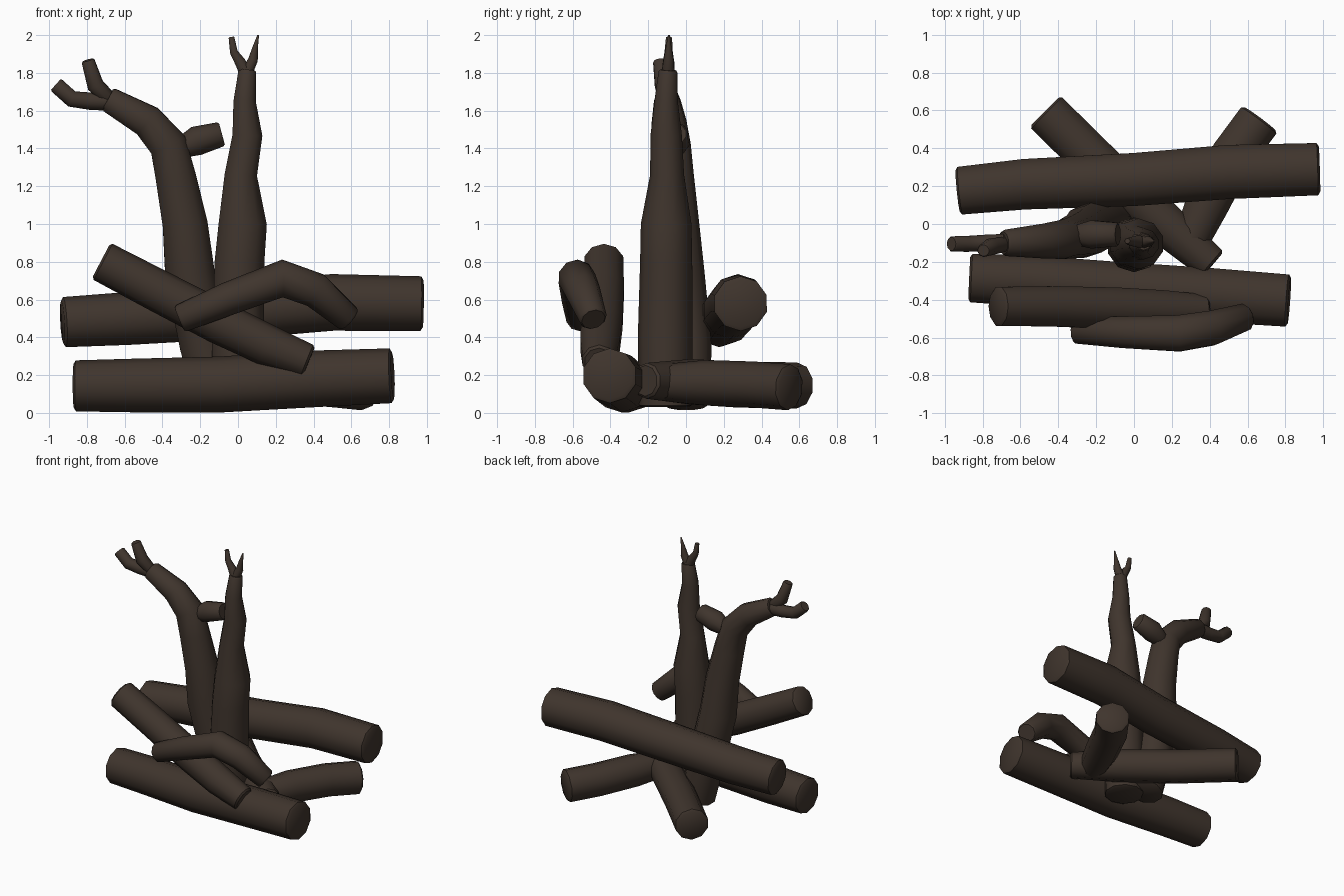
import bpy, bmesh, math
from mathutils import Vector

bark = bpy.data.materials.new("dark_bark")
bark.diffuse_color = (0.05, 0.035, 0.026, 1)
SIDES = 10


def limb(name, pts, chamfer=0.012):
    """Sweep a ring of SIDES points along (x, y, z, radius) path points, with chamfered flat ends."""
    P = [Vector(p[:3]) for p in pts]
    R = [p[3] for p in pts]
    n = len(P)
    tang = []
    for i in range(n):
        a = (P[i] - P[i - 1]).normalized() if i > 0 else Vector()
        b = (P[i + 1] - P[i]).normalized() if i < n - 1 else Vector()
        tang.append((a + b).normalized())
    c = min(chamfer, R[0] * 0.2, R[-1] * 0.2)
    # extra inset ring at each end for the chamfer
    rings = [(P[0], tang[0], R[0] * 0.86)]
    rings += [(P[i] + tang[i] * (c if i == 0 else -c if i == n - 1 else 0), tang[i], R[i]) for i in range(n)]
    rings.append((P[-1], tang[-1], R[-1] * 0.86))
    t0 = tang[0]
    ref = Vector((0, 0, 1)) if abs(t0.z) < 0.8 else Vector((0, 1, 0))
    u = (ref - t0 * ref.dot(t0)).normalized()
    bm = bmesh.new()
    loops = []
    for p, t, r in rings:
        u = (u - t * u.dot(t)).normalized()
        v = t.cross(u)
        loops.append([bm.verts.new(p + r * (u * math.cos(k * math.tau / SIDES) + v * math.sin(k * math.tau / SIDES)))
                      for k in range(SIDES)])
    for A, B in zip(loops, loops[1:]):
        for k in range(SIDES):
            j = (k + 1) % SIDES
            bm.faces.new((A[k], A[j], B[j], B[k]))
    bm.faces.new(loops[0][::-1])
    bm.faces.new(loops[-1])
    bmesh.ops.recalc_face_normals(bm, faces=bm.faces)
    me = bpy.data.meshes.new(name)
    bm.to_mesh(me)
    bm.free()
    me.materials.append(bark)
    ob = bpy.data.objects.new(name, me)
    bpy.context.collection.objects.link(ob)
    bpy.context.view_layer.objects.active = ob
    ob.select_set(True)
    bpy.ops.object.shade_smooth_by_angle(angle=math.radians(40))
    ob.select_set(False)


# long logs lying across the pile
limb("front_bottom_log", [(-0.87, -0.285, 0.143, 0.135), (-0.55, -0.30, 0.145, 0.142), (-0.1, -0.34, 0.15, 0.148),
                          (0.4, -0.375, 0.18, 0.15), (0.82, -0.405, 0.197, 0.145)])
limb("back_upper_log", [(-0.93, 0.175, 0.48, 0.133), (-0.58, 0.21, 0.50, 0.14), (0.0, 0.235, 0.54, 0.147),
                        (0.5, 0.275, 0.585, 0.15), (0.98, 0.29, 0.578, 0.145)])

# logs on the ground at the back
limb("back_left_ground_log", [(-0.47, 0.595, 0.145, 0.122), (-0.15, 0.28, 0.15, 0.122),
                              (0.14, 0.02, 0.165, 0.12), (0.415, -0.215, 0.17, 0.095)])
limb("back_right_ground_log", [(0.29, -0.11, 0.16, 0.10), (0.385, 0.10, 0.16, 0.12),
                               (0.52, 0.36, 0.15, 0.122), (0.665, 0.555, 0.135, 0.122)])

# smaller logs leaning on the front
limb("front_leaning_log", [(-0.725, -0.435, 0.805, 0.108), (-0.42, -0.435, 0.645, 0.112), (-0.1, -0.445, 0.48, 0.115),
                           (0.15, -0.455, 0.36, 0.11), (0.375, -0.46, 0.27, 0.092)])
limb("front_bent_branch", [(-0.31, -0.56, 0.497, 0.075), (-0.05, -0.572, 0.605, 0.088), (0.235, -0.578, 0.712, 0.1),
                           (0.41, -0.55, 0.65, 0.095), (0.59, -0.49, 0.495, 0.075)])

# left upright trunk with side stub and forked tip
limb("left_trunk", [(-0.10, 0.0, 0.04, 0.13), (-0.18, 0.0, 0.36, 0.135), (-0.255, -0.04, 0.74, 0.138),
                    (-0.28, -0.055, 1.0, 0.125), (-0.33, -0.07, 1.25, 0.112), (-0.37, -0.08, 1.42, 0.105),
                    (-0.48, -0.09, 1.545, 0.092), (-0.69, -0.10, 1.662, 0.07)])
limb("left_trunk_stub", [(-0.33, -0.06, 1.39, 0.05), (-0.22, -0.055, 1.44, 0.078), (-0.085, -0.055, 1.477, 0.066)])
limb("left_upper_twig", [(-0.67, -0.105, 1.65, 0.04), (-0.755, -0.12, 1.735, 0.046), (-0.795, -0.14, 1.867, 0.036)])
limb("left_lower_twig", [(-0.68, -0.10, 1.65, 0.05), (-0.78, -0.10, 1.65, 0.046),
                         (-0.88, -0.105, 1.662, 0.044), (-0.965, -0.105, 1.738, 0.042)])

# right upright trunk with two pointed twigs
limb("right_trunk", [(0.0, -0.11, 0.03, 0.14), (0.0, -0.11, 0.4, 0.145), (0.008, -0.105, 0.8, 0.138),
                     (0.025, -0.105, 1.0, 0.134), (0.015, -0.10, 1.26, 0.09), (0.05, -0.105, 1.47, 0.083),
                     (0.035, -0.105, 1.65, 0.062), (0.05, -0.095, 1.815, 0.05)])
limb("right_trunk_left_twig", [(0.045, -0.095, 1.79, 0.035), (0.01, -0.092, 1.86, 0.03),
                               (-0.022, -0.092, 1.91, 0.022), (-0.035, -0.09, 1.99, 0.016)])
limb("right_trunk_right_twig", [(0.04, -0.095, 1.79, 0.035), (0.08, -0.092, 1.87, 0.027),
                                (0.09, -0.092, 1.93, 0.016), (0.107, -0.09, 2.0, 0.005)])
